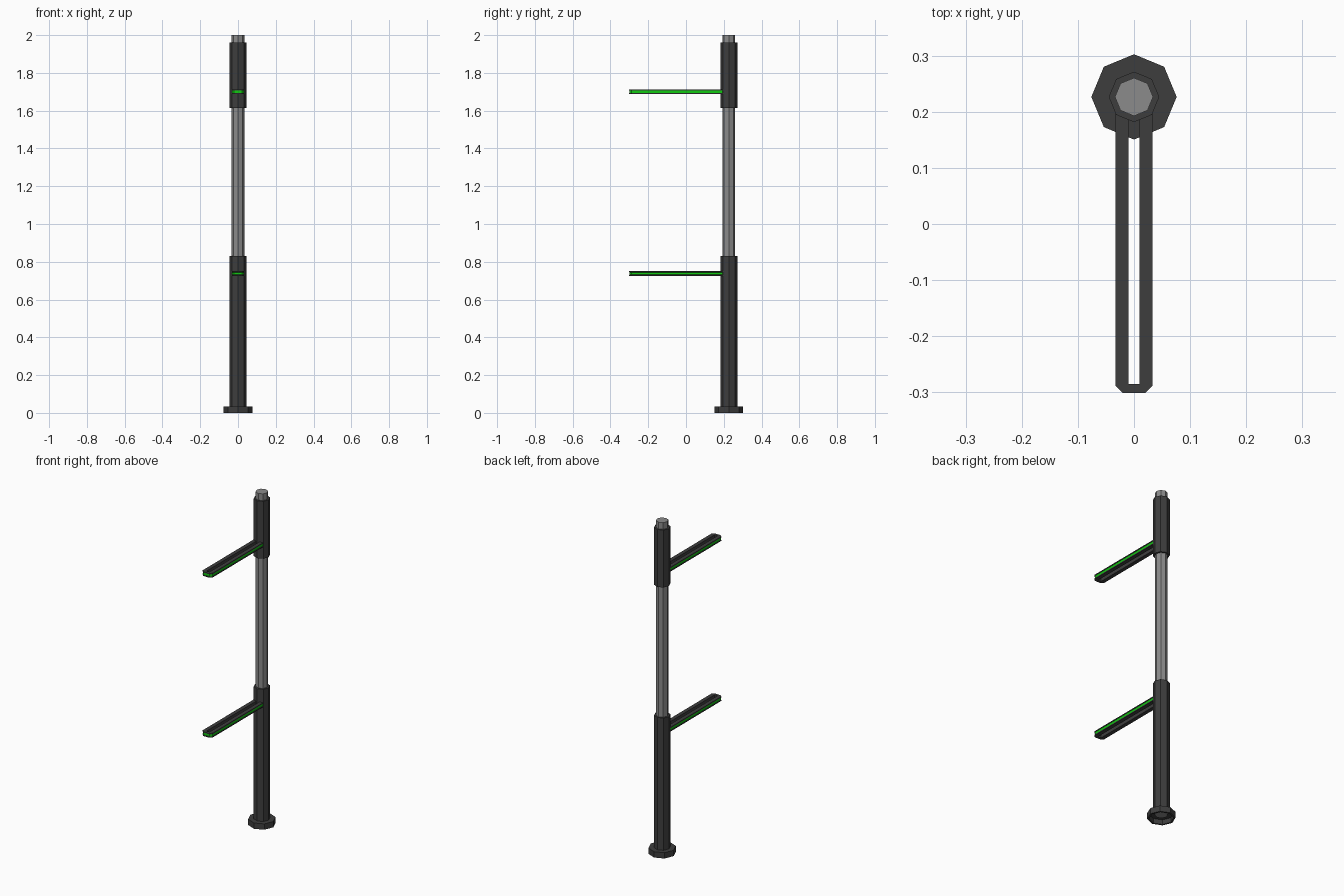
import bpy, bmesh, math

if "Cube" in bpy.data.objects:
    bpy.data.objects.remove(bpy.data.objects["Cube"])

POLE_Y = 0.2265
SIDES = 8


def material(name, rgb):
    m = bpy.data.materials.new(name)
    m.diffuse_color = (*rgb, 1)
    m.use_nodes = True
    m.node_tree.nodes["Principled BSDF"].inputs["Base Color"].default_value = m.diffuse_color
    return m


black = material("dark_plastic", (0.048, 0.048, 0.048))
steel = material("grey_steel", (0.26, 0.26, 0.26))
green = material("green_trim", (0.005, 0.6, 0.005))


def finish(bm, name, mats):
    bmesh.ops.recalc_face_normals(bm, faces=bm.faces[:])
    me = bpy.data.meshes.new(name)
    bm.to_mesh(me)
    bm.free()
    for m in mats:
        me.materials.append(m)
    ob = bpy.data.objects.new(name, me)
    bpy.context.collection.objects.link(ob)
    return ob


def bridge(bm, a, b):
    n = len(a)
    return [bm.faces.new((a[i], a[(i + 1) % n], b[(i + 1) % n], b[i])) for i in range(n)]


def lathe(name, profile, mat, closed):
    """Eight-sided turned part from (radius, z) points; open profiles get end caps."""
    bm = bmesh.new()
    rings = [[bm.verts.new((r * math.cos(2 * math.pi * i / SIDES),
                            POLE_Y + r * math.sin(2 * math.pi * i / SIDES), z))
              for i in range(SIDES)] for r, z in profile]
    for a, b in zip(rings, rings[1:]):
        bridge(bm, a, b)
    if closed:
        bridge(bm, rings[-1], rings[0])
    else:
        bm.faces.new(rings[0])
        bm.faces.new(rings[-1])
    finish(bm, name, [mat])


def tube(name, outer, inner, z0, z1, mat):
    lathe(name, [(outer, z0), (outer, z1), (inner, z1), (inner, z0)], mat, True)


def arm(name, z):
    """Slotted arm: U-shaped outline with a green groove around the outer side."""
    def outline(inset):
        outer = [(0.033 - inset, 0.205), (0.033 - inset, -0.288), (0.02, -0.301 + inset)]
        outer += [(-x, y) for x, y in reversed(outer)]
        return outer + [(-0.01, 0.205), (-0.01, -0.285), (0.01, -0.285), (0.01, 0.205)]

    bm = bmesh.new()
    layers = [[bm.verts.new((x, y, z + dz)) for x, y in outline(inset)]
              for dz, inset in ((-0.013, 0), (-0.007, 0), (-0.0065, 0.002),
                                (0.0065, 0.002), (0.007, 0), (0.013, 0))]
    for k in range(5):
        faces = bridge(bm, layers[k], layers[k + 1])
        if k == 2:
            for f in faces[:5]:
                f.material_index = 1
    caps = [bm.faces.new(layers[0]), bm.faces.new(layers[-1])]
    bmesh.ops.triangulate(bm, faces=caps)
    finish(bm, name, [black, green])


# Upright pole, hollow foot and the two sleeves
lathe("pole", [(0.034, 0.02), (0.034, 2.0)], steel, False)
lathe("foot", [(0.045, 0.035), (0.076, 0.035), (0.076, 0), (0.066, 0), (0.066, 0.028),
               (0.045, 0.028)], black, True)
tube("lower_sleeve", 0.045, 0.034, 0.028, 0.83, black)
tube("upper_sleeve", 0.045, 0.034, 1.615, 1.96, black)

# Slotted arms
arm("lower_arm", 0.738)
arm("upper_arm", 1.70)
